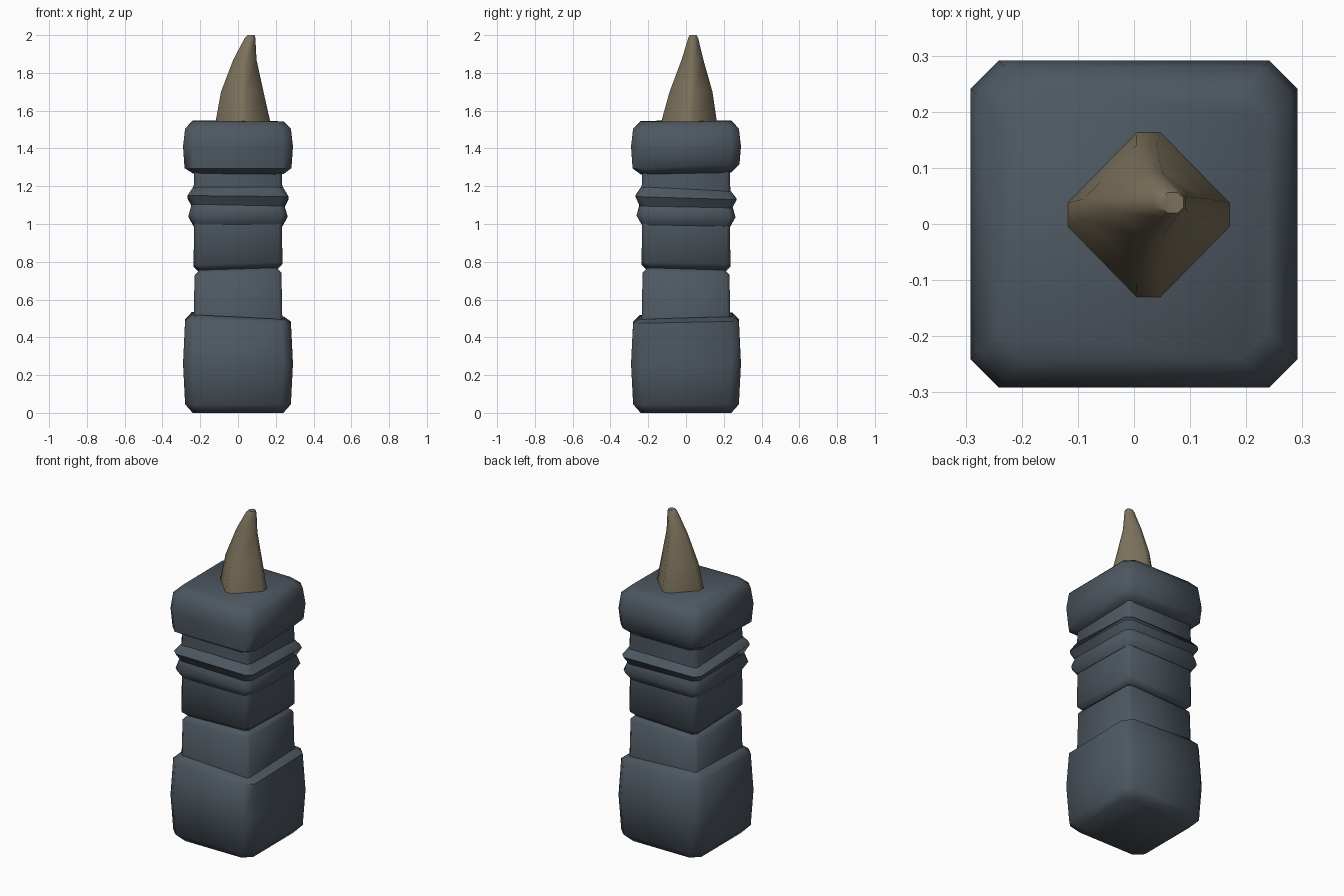
import bpy, bmesh, math

if "Cube" in bpy.data.objects:
    bpy.data.objects.remove(bpy.data.objects["Cube"])


def material(name, rgb):
    m = bpy.data.materials.new(name)
    m.diffuse_color = (*rgb, 1)
    m.use_nodes = True
    m.node_tree.nodes["Principled BSDF"].inputs["Base Color"].default_value = m.diffuse_color
    return m


stone = material("slate stone", (0.075, 0.096, 0.118))
horn = material("tan horn", (0.20, 0.165, 0.105))


def loft(name, rings, mat, angle):
    """Join rings of points into a closed, smooth-shaded solid."""
    bm = bmesh.new()
    loops = [[bm.verts.new(p) for p in ring] for ring in rings]
    n = len(loops[0])
    for a, b in zip(loops, loops[1:]):
        for i in range(n):
            j = (i + 1) % n
            bm.faces.new((a[i], a[j], b[j], b[i]))
    bm.faces.new(loops[0][::-1])
    bm.faces.new(loops[-1])
    bmesh.ops.recalc_face_normals(bm, faces=bm.faces)
    me = bpy.data.meshes.new(name)
    bm.to_mesh(me)
    bm.free()
    me.materials.append(mat)
    ob = bpy.data.objects.new(name, me)
    bpy.context.collection.objects.link(ob)
    bpy.ops.object.select_all(action='DESELECT')
    bpy.context.view_layer.objects.active = ob
    ob.select_set(True)
    bpy.ops.object.shade_smooth_by_angle(angle=math.radians(angle))
    return ob


def square_ring(z, h, sx=0, sy=0, cut=0.05):
    """Square with clipped corners; sx and sy tilt it for a hewn look."""
    c = h - min(cut, h * 0.2)
    pts = [(h, -c), (h, c), (c, h), (-c, h), (-h, c), (-h, -c), (-c, -h), (c, -h)]
    return [(x, y, z + sx * x + sy * y) for x, y in pts]


# Stone blocks: rings of (height, half width, x tilt, y tilt[, corner cut])
blocks = {
    "base_block": [(0, 0.24), (0.045, 0.28), (0.26, 0.291), (0.485, 0.28, -0.02, 0.02),
                   (0.515, 0.245, -0.05, 0.03)],
    "lower_shaft": [(0.48, 0.235, 0, 0, 0.02), (0.73, 0.23, 0.03, -0.02, 0.02),
                    (0.757, 0.205, 0.03, -0.03, 0.02)],
    "upper_shaft": [(0.755, 0.205, 0.03, -0.03, 0.02), (0.785, 0.235, 0.03, -0.02, 0.02),
                    (1.0, 0.233, 0, -0.02, 0.02)],
    "lower_band": [(0.992, 0.235, 0, -0.02, 0.03), (1.04, 0.262, 0, -0.02, 0.03),
                   (1.098, 0.245, -0.02, -0.02, 0.03)],
    "upper_band": [(1.093, 0.245, -0.02, -0.02, 0.03), (1.14, 0.268, -0.01, -0.03, 0.03),
                   (1.185, 0.238, 0, -0.05, 0.03)],
    "neck": [(1.17, 0.235, 0, -0.03, 0.02), (1.3, 0.232, 0, 0, 0.02)],
    "cap_block": [(1.27, 0.24, -0.01, 0.02), (1.305, 0.283, 0, 0.04), (1.41, 0.291),
                  (1.505, 0.28), (1.545, 0.24, -0.01, 0.005)],
}
for name, rings in blocks.items():
    loft(name, [square_ring(*r) for r in rings], stone, 50)


def diamond_ring(z, x0, x1, y0, y1, w):
    """Diamond with blunt points of half width w, leaning off centre."""
    cx, cy = (x0 + x1) / 2, (y0 + y1) / 2
    return [(x1, cy - w, z), (x1, cy + w, z), (cx + w, y1, z), (cx - w, y1, z),
            (x0, cy + w, z), (x0, cy - w, z), (cx - w, y0, z), (cx + w, y0, z)]


# Curved horn spike on top
spike = [(1.50, -0.122, 0.175, -0.135, 0.165, 0.022), (1.545, -0.118, 0.17, -0.13, 0.163, 0.021),
         (1.70, -0.09, 0.135, -0.087, 0.14, 0.018), (1.87, -0.025, 0.098, -0.023, 0.092, 0.014),
         (1.985, 0.036, 0.092, 0.012, 0.064, 0.011), (2.0, 0.05, 0.088, 0.02, 0.056, 0.009)]
loft("horn_spike", [diamond_ring(*r) for r in spike], horn, 50)
